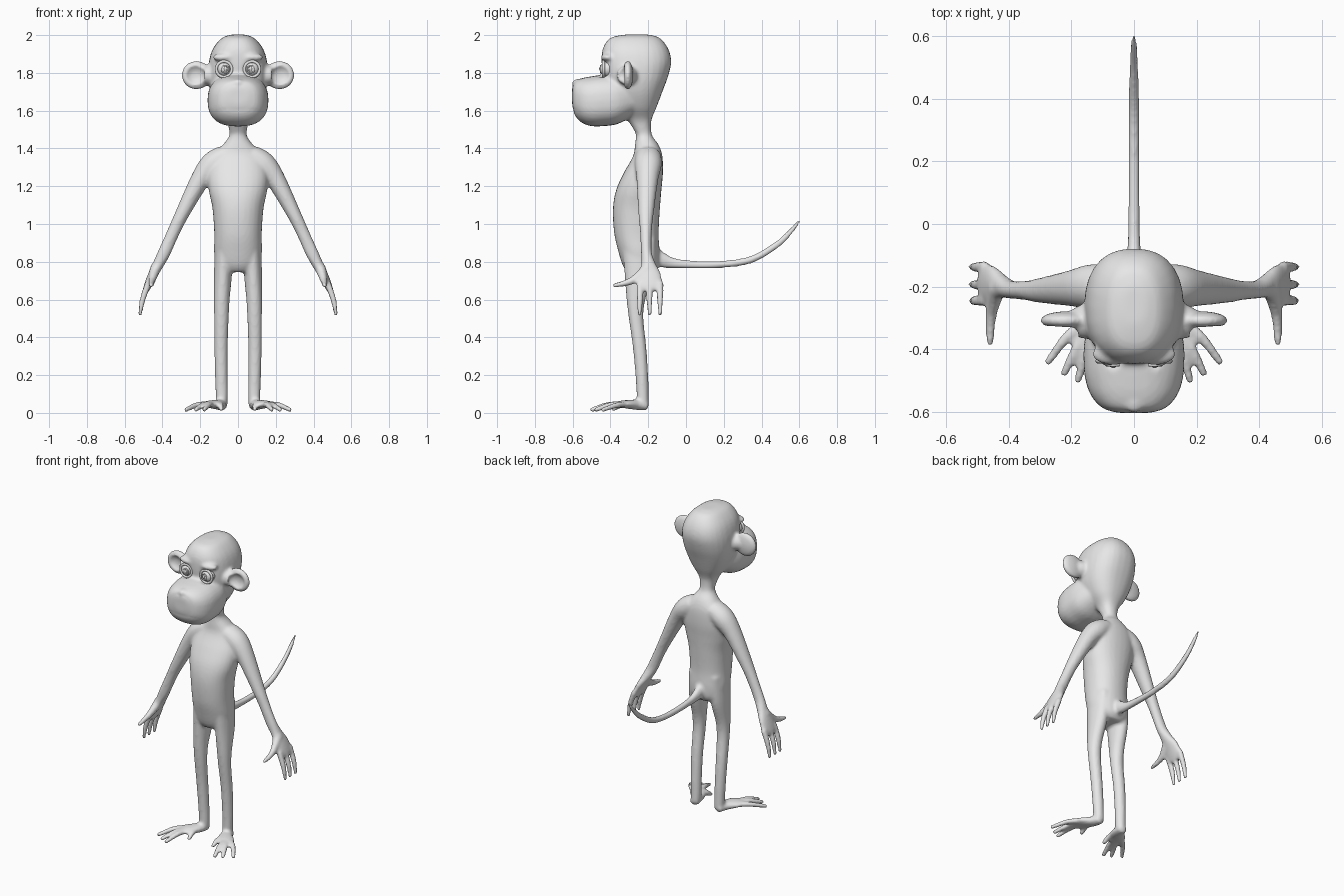
import bpy, bmesh, math
from mathutils import Vector, Matrix

cube = bpy.data.objects.get("Cube")
if cube:
    bpy.data.objects.remove(cube, do_unlink=True)

grey = bpy.data.materials.new("plain grey")
grey.use_nodes = True
grey.diffuse_color = (0.8, 0.8, 0.8, 1)
grey.node_tree.nodes["Principled BSDF"].inputs["Base Color"].default_value = (0.8, 0.8, 0.8, 1)

X, Y, Z = Vector((1, 0, 0)), Vector((0, 1, 0)), Vector((0, 0, 1))
SIDES = (1, -1)


def spline(rows, steps=5):
    """Smoothly interpolate rows of numbers."""
    out = []
    for i in range(len(rows) - 1):
        p = [Vector(rows[max(0, min(len(rows) - 1, i + k))]) for k in (-1, 0, 1, 2)]
        for j in range(steps):
            t = j / steps
            out.append(p[1] + (p[2] - p[0]) * (t / 2)
                       + (p[0] * 2 - p[1] * 5 + p[2] * 4 - p[3]) * (t * t / 2)
                       + (p[1] * 3 - p[0] - p[2] * 3 + p[3]) * (t ** 3 / 2))
    return out + [Vector(rows[-1])]


def loft(bm, rings, power=2.0, n=28):
    """Skin superellipse rings given as (centre, half axis, half axis)."""
    def sup(v):
        return math.copysign(abs(v) ** (2 / power), v)
    loops = []
    for c, u, v in rings:
        angles = [math.tau * i / n for i in range(n)]
        loops.append([bm.verts.new(c + u * sup(math.cos(a)) + v * sup(math.sin(a))) for a in angles])
    for a, b in zip(loops, loops[1:]):
        for i in range(n):
            j = (i + 1) % n
            bm.faces.new((a[i], a[j], b[j], b[i]))
    bm.faces.new(loops[0])
    bm.faces.new(loops[-1])


def stack(bm, rows, side=1, power=2.0):
    """Horizontal rings: z, front y, back y, centre x, half width."""
    loft(bm, [(Vector((side * cx, (f + b) / 2, z)), X * w, Y * (b - f) / 2)
              for z, f, b, cx, w in spline(rows)], power)


def tube(bm, rows, ref, side=1):
    """Limb along a path: x, y, z, radius along ref, other radius."""
    pts = spline(rows)
    pos = [Vector((side * p[0], p[1], p[2])) for p in pts]
    rings = []
    for i, p in enumerate(pts):
        t = (pos[min(i + 1, len(pos) - 1)] - pos[max(i - 1, 0)]).normalized()
        u = (ref - t * ref.dot(t)).normalized()
        rings.append((pos[i], u * p[3], t.cross(u) * p[4]))
    loft(bm, rings, n=20)


def blob(bm, centre, size, side=1):
    m = Matrix.Translation((side * centre[0], centre[1], centre[2])) @ Matrix.Diagonal((*size, 1))
    bmesh.ops.create_uvsphere(bm, u_segments=32, v_segments=20, radius=1, matrix=m)


def ring(bm, centre, major, minor):
    """Closed ring facing the front."""
    n, k = 40, 10
    grid = []
    for i in range(n):
        a = math.tau * i / n
        d = Vector((math.cos(a), 0, math.sin(a)))
        grid.append([bm.verts.new(Vector(centre) + d * (major + minor * math.cos(math.tau * j / k))
                                  + Y * minor * math.sin(math.tau * j / k)) for j in range(k)])
    for i in range(n):
        for j in range(k):
            a, b = grid[i], grid[(i + 1) % n]
            bm.faces.new((a[j], b[j], b[(j + 1) % k], a[(j + 1) % k]))


def finish(bm, name):
    bmesh.ops.recalc_face_normals(bm, faces=bm.faces)
    for f in bm.faces:
        f.smooth = True
    mesh = bpy.data.meshes.new(name)
    bm.to_mesh(mesh)
    bm.free()
    mesh.materials.append(grey)
    ob = bpy.data.objects.new(name, mesh)
    bpy.context.scene.collection.objects.link(ob)
    return ob


body = bmesh.new()

# torso and neck
stack(body, [(1.54, -.27, -.185, 0, .046), (1.47, -.265, -.18, 0, .046), (1.42, -.27, -.145, 0, .08),
             (1.36, -.28, -.125, 0, .135), (1.27, -.33, -.122, 0, .16), (1.18, -.37, -.13, 0, .155),
             (1.08, -.387, -.138, 0, .135), (.95, -.38, -.145, 0, .126), (.85, -.357, -.14, 0, .127),
             (.78, -.335, -.145, 0, .115), (.745, -.31, -.17, 0, .08)], power=2.2)

# cranium tapering down into the neck
stack(body, [(2.003, -.32, -.2, 0, .035), (1.985, -.4, -.14, 0, .085), (1.93, -.44, -.095, 0, .132),
             (1.86, -.447, -.078, 0, .154), (1.78, -.44, -.095, 0, .158), (1.7, -.42, -.125, 0, .145),
             (1.62, -.38, -.155, 0, .11), (1.55, -.31, -.183, 0, .06), (1.48, -.265, -.19, 0, .045)],
      power=2.4)

# muzzle
muzzle = [(-.603, 1.635, 1.72, .05), (-.588, 1.575, 1.755, .1), (-.55, 1.535, 1.772, .136),
          (-.5, 1.518, 1.782, .155), (-.44, 1.518, 1.79, .161), (-.36, 1.53, 1.79, .156),
          (-.27, 1.58, 1.77, .12)]
loft(body, [(Vector((0, y, (lo + hi) / 2)), X * w, Z * (hi - lo) / 2)
            for y, lo, hi, w in spline(muzzle)], 2.5)
blob(body, (0, -.575, 1.745), (.032, .028, .024))

# tail
tube(body, [(0, -.2, .84, .04, .06), (0, -.13, .81, .028, .042), (0, -.04, .79, .02, .025),
            (0, .16, .785, .018, .02), (0, .34, .81, .018, .02), (0, .48, .89, .016, .018),
            (0, .56, .967, .013, .014), (0, .603, 1.022, .008, .008)], X)

for s in SIDES:
    # brow and ear
    blob(body, (.068, -.415, 1.882), (.068, .036, .022), s)
    blob(body, (.22, -.308, 1.788), (.08, .029, .077), s)
    blob(body, (.155, -.312, 1.788), (.06, .055, .052), s)
    # leg
    stack(body, [(.92, -.34, -.16, .075, .045), (.75, -.327, -.17, .079, .048), (.6, -.315, -.215, .086, .042),
                 (.5, -.303, -.225, .088, .039), (.35, -.282, -.21, .09, .036), (.2, -.268, -.2, .088, .034),
                 (.1, -.262, -.198, .086, .033), (.035, -.262, -.196, .086, .03)], s)
    # foot
    tube(body, [(.085, -.205, .036, .028, .024), (.1, -.265, .043, .04, .027), (.135, -.325, .046, .057, .021),
                (.155, -.355, .045, .05, .016)], X, s)
    toes = [((.15, -.31), (.215, -.362), (.28, -.448)), ((.145, -.33), (.185, -.4), (.227, -.485)),
            ((.135, -.33), (.155, -.415), (.182, -.507)), ((.105, -.3), (.092, -.345), (.088, -.395))]
    for a, b, c in toes:
        tube(body, [(*a, .045, .02, .017), (*b, .042, .018, .016), (*c, .014, .013, .013)], X, s)
    # arm and palm
    tube(body, [(.07, -.2, 1.36, .068, .06), (.135, -.2, 1.315, .072, .066), (.2, -.205, 1.235, .058, .052),
                (.3, -.212, 1.045, .04, .037), (.345, -.212, .95, .031, .034), (.39, -.21, .85, .029, .034),
                (.42, -.2, .79, .038, .03), (.45, -.193, .735, .06, .025), (.475, -.19, .68, .067, .021),
                (.487, -.19, .65, .058, .017)], Y, s)
    # fingers and thumb
    for y in (-.245, -.193, -.137):
        tube(body, [(.473, y, .69, .019, .018), (.505, y, .6, .017, .016), (.52, y, .512, .011, .011)], Y, s)
    tube(body, [(.435, -.2, .77, .03, .03), (.455, -.285, .7, .019, .021), (.46, -.39, .672, .012, .012)], X, s)
body = finish(body, "monkey_body")

# hollows: eye sockets, ear bowls, nostrils and mouth
cuts = bmesh.new()
for s in SIDES:
    blob(cuts, (.074, -.447, 1.82), (.046, .042, .046), s)
    blob(cuts, (.228, -.345, 1.788), (.055, .036, .054), s)
    blob(cuts, (.018, -.6, 1.738), (.011, .018, .009), s)
bmesh.ops.create_cube(cuts, size=1, matrix=Matrix.Translation((0, -.61, 1.605)) @ Matrix.Diagonal((.4, .09, .012, 1)))
cuts = finish(cuts, "hollow_cutter")
cuts.hide_render = True
cuts.hide_viewport = True
cuts.display_type = 'WIRE'


def remesh(iterations):
    m = body.modifiers.new("fuse", 'REMESH')
    m.mode, m.voxel_size, m.use_smooth_shade = 'VOXEL', .008, True
    m = body.modifiers.new("soften", 'SMOOTH')
    m.factor, m.iterations = .5, iterations


remesh(5)
hollow = body.modifiers.new("hollows", 'BOOLEAN')
hollow.operation, hollow.object, hollow.solver = 'DIFFERENCE', cuts, 'EXACT'
remesh(2)

# eyes: ball, lid, iris ring and pupil
for s, side in zip(SIDES, ("left", "right")):
    ball = bmesh.new()
    blob(ball, (.074, -.415, 1.82), (.041, .041, .041), s)
    finish(ball, side + "_eyeball")
    lid = bmesh.new()
    ring(lid, (s * .074, -.437, 1.82), .041, .008)
    finish(lid, side + "_eyelid")
    iris = bmesh.new()
    ring(iris, (s * .068, -.451, 1.82), .019, .004)
    blob(iris, (.066, -.455, 1.822), (.008, .005, .01), s)
    finish(iris, side + "_iris")
